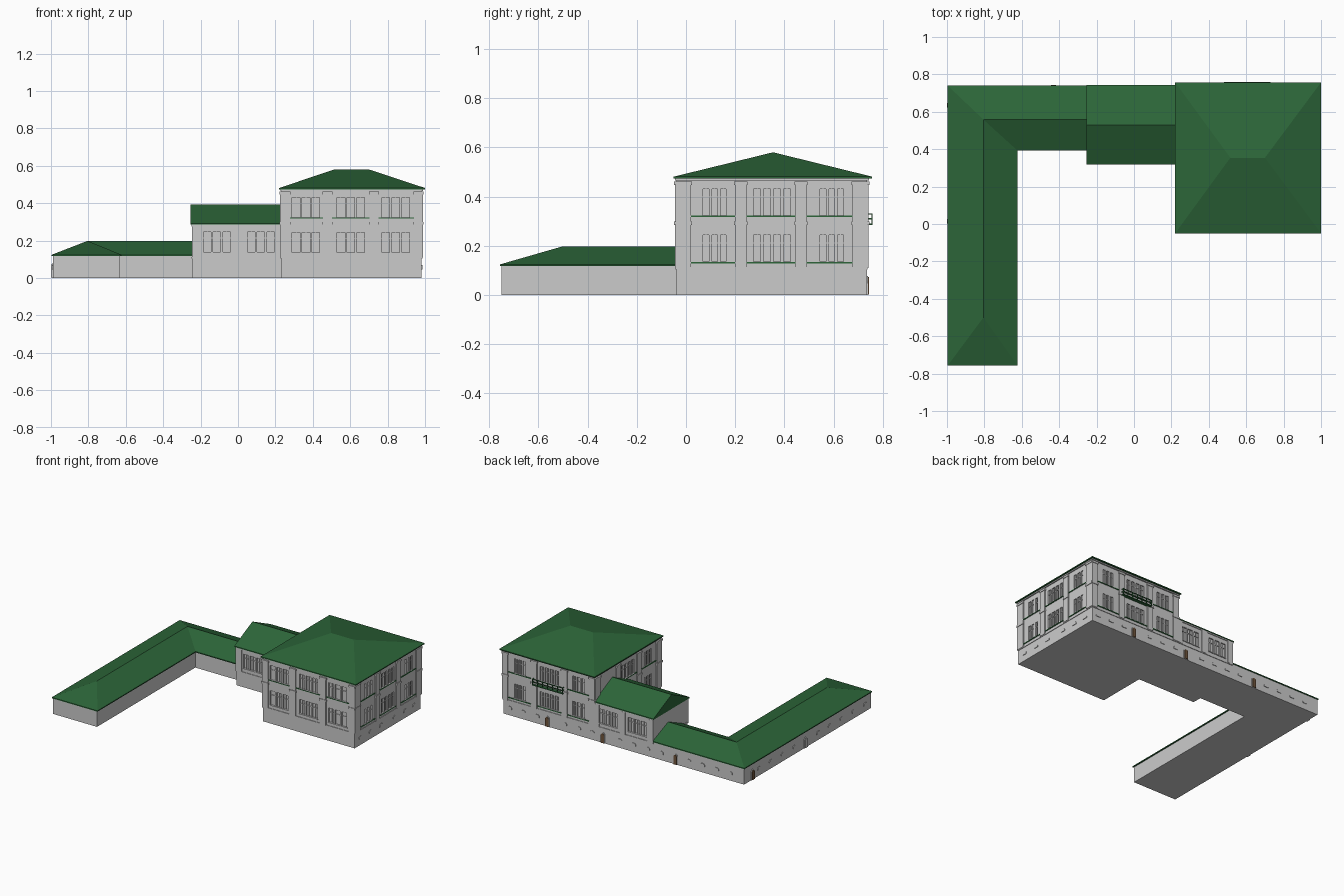
import bpy, bmesh, math

if "Cube" in bpy.data.objects:
    bpy.data.objects.remove(bpy.data.objects["Cube"])

parts = {}
green = bpy.data.materials.new("roof_green")
green.diffuse_color = (0.025, 0.13, 0.04, 1)
green.use_nodes = True
green.node_tree.nodes["Principled BSDF"].inputs["Base Color"].default_value = green.diffuse_color
brown = bpy.data.materials.new("door_brown")
brown.diffuse_color = (0.16, 0.09, 0.045, 1)
brown.use_nodes = True
brown.node_tree.nodes["Principled BSDF"].inputs["Base Color"].default_value = brown.diffuse_color


def mesh(name):
    return parts.setdefault(name, bmesh.new())


def box(name, a, b):
    bm = mesh(name)
    lo = [min(p, q) for p, q in zip(a, b)]
    hi = [max(p, q) for p, q in zip(a, b)]
    vs = bmesh.ops.create_cube(bm, size=1)["verts"]
    for v in vs:
        v.co = [(l + h) / 2 + c * (h - l) for l, h, c in zip(lo, hi, v.co)]


def at(side, plane, u, d, z):
    """Point on a facade: u along the wall, d outwards."""
    return {"F": (u, plane - d, z), "B": (u, plane + d, z),
            "R": (plane + d, u, z), "L": (plane - d, u, z)}[side]


def fbox(name, side, plane, u0, u1, z0, z1, d0, d1):
    box(name, at(side, plane, u0, d0, z0), at(side, plane, u1, d1, z1))


def window(side, plane, u0, u1, z0, z1, n):
    """A row of n tall recessed lights with glazing bars and a thin surround."""
    gap = 0.012
    w = (u1 - u0 - gap * (n - 1)) / n
    for i in range(n):
        a = u0 + i * (w + gap)
        fbox("window_cutter", side, plane, a, a + w, z0, z1, -0.01, 0.02)
        m = a + w / 2
        fbox("glazing_bars", side, plane, m - .0015, m + .0015, z0, z1, -.011, -.005)
        h = z0 + (z1 - z0) * 0.7
        fbox("glazing_bars", side, plane, a, a + w, h - .0015, h + .0015, -.011, -.004)
    fbox("window_sills", side, plane, u0 - .005, u1 + .005, z0 - .006, z0, -.002, .004)


def arch(name, side, plane, u, z0, w, h, rise, d):
    """Arched panel standing slightly proud of the wall."""
    bm = mesh(name)
    prof = [(-w / 2, z0), (w / 2, z0)]
    prof += [(w / 2 * math.cos(t), z0 + h - rise + rise * math.sin(t))
             for t in [math.pi * k / 8 for k in range(9)]]
    back = [bm.verts.new(at(side, plane, u + p, -.004, z)) for p, z in prof]
    front = [bm.verts.new(at(side, plane, u + p, d, z)) for p, z in prof]
    n = len(prof)
    bm.faces.new(back)
    bm.faces.new(front)
    for i in range(n):
        j = (i + 1) % n
        bm.faces.new((back[i], back[j], front[j], front[i]))


def roof(name, outline, z, ridge, top, slopes, lip=0.007):
    """Closed roof: flat soffit, thin fascia, slopes. Slopes index eaves, then ridge."""
    bm = mesh(name)
    lo = [bm.verts.new((x, y, z - lip)) for x, y in outline]
    up = [bm.verts.new((x, y, z)) for x, y in outline]
    n = len(outline)
    allv = up + [bm.verts.new((x, y, top)) for x, y in ridge]
    bm.faces.new(lo)
    for i in range(n):
        j = (i + 1) % n
        bm.faces.new((lo[i], lo[j], up[j], up[i]))
    for f in slopes:
        bm.faces.new([allv[i] for i in f])


# Walls
box("main_walls", (.232, -.038, 0), (.982, .735, .478))
box("middle_walls", (-.245, .33, 0), (.232, .735, .286))
box("wing_walls_rear", (-.99, .40, 0), (-.245, .735, .12))
box("wing_walls_side", (-.99, -.75, 0), (-.63, .40, .12))

# Roofs
roof("main_roof", [(.22, -.05), (1, -.05), (1, .757), (.22, .757)], .481,
     [(.515, .354), (.70, .354)], .58,
     [(0, 1, 5, 4), (1, 2, 5), (2, 3, 4, 5), (3, 0, 4)])
roof("middle_roof", [(-.253, .318), (.232, .318), (.232, .743), (-.253, .743)], .292,
     [(-.253, .53), (.232, .53)], .392,
     [(0, 1, 5, 4), (1, 2, 5), (2, 3, 4, 5), (3, 0, 4)])
roof("wing_roof", [(-.996, -.757), (-.622, -.757), (-.622, .392), (-.245, .392),
                   (-.245, .74), (-.996, .74)], .124,
     [(-.805, -.5), (-.805, .558), (-.245, .558)], .198,
     [(0, 1, 6), (1, 2, 7, 6), (2, 3, 8, 7), (3, 4, 8), (4, 5, 7, 8), (5, 0, 6, 7)])

# Main block facades: side, wall plane, pilasters, window groups (start, end, lights)
px = [(.23, .277), (.455, .502), (.704, .75), (.942, .985)]
py = [(-.041, .02), (.2, .246), (.445, .49), (.677, .738)]
wx = [(.29, .437, 3), (.53, .677, 3), (.77, .917, 3)]
wy = [(.07, .163, 3), (.275, .425, 4), (.545, .64, 3)]
wb = [(.315, .415, 3), (.53, .68, 4), (.80, .89, 3)]
for side, plane, pil, win in [("F", -.038, px, wx), ("B", .735, px, wb),
                              ("R", .982, py, wy), ("L", .232, py, wy)]:
    for i, (a, b) in enumerate(pil):
        z = .29 if side == "L" and i > 1 else .11
        fbox("pilasters", side, plane, a, b, z, .46, -.003, .007)
        for c in (.285, .447):
            fbox("pilaster_capitals", side, plane, a - .004, b + .004, c, c + .014, -.003, .011)
    for i, (a, b, n) in enumerate(win):
        for z0, z1 in [(.137, .243), (.323, .43)]:
            if side == "L" and (i == 2 or (i == 1 and z0 < .3)):
                continue
            window(side, plane, a, b, z0, z1, n)
    for (a0, a), (b, b1) in zip(pil, pil[1:]):
        fbox("sill_bands", side, plane, a, b, .317, .323, -.002, .005)
        if side in "RB":
            fbox("sill_bands", side, plane, a, b, .128, .134, -.002, .005)

# Ledges above the basement and below the eaves
box("main_plinth_ledge", (.228, -.042, .104), (.986, .739, .113))
box("main_cornice", (.226, -.044, .466), (.990, .745, .476))
box("middle_plinth_ledge", (-.248, .326, .104), (.232, .739, .113))
box("middle_cornice", (-.249, .324, .276), (.232, .740, .286))

# Middle block facades
for side, plane in (("F", .33), ("B", .735)):
    for a, b in [(-.247, -.2), (-.02, .027), (.195 if side == "B" else .21, .232)]:
        fbox("middle_pilasters", side, plane, a, b, .11, .276, -.003, .006)
    for a in (-.185, .05):
        window(side, plane, a, a + .145, .14, .245, 3)

# Small arched basement windows
spots = [("B", .735, .93 - .113 * i) for i in range(17)]
spots += [("L", -.99, .56 - .138 * i) for i in range(10)]
spots += [("R", .982, y) for y in (.03, .15, .27, .43, .55, .66)]
doors = [("B", .735, .62), ("B", .735, .165), ("B", .735, -.43), ("L", -.99, .635)]
grey_door = ("L", -.99, .015)
for s in spots:
    if all(s[0] != d[0] or abs(s[2] - d[2]) > .034 for d in doors + [grey_door]):
        arch("basement_windows", *s, .046, .036, .022, .012, .004)

# Arched doors with surrounds
for s in doors + [grey_door]:
    arch("door_surrounds", *s, 0, .034, .078, .017, .005)
    arch("side_door" if s is grey_door else "doors", *s, .002, .026, .07, .013, .009)

# Rear balcony
fbox("balcony", "B", .735, .48, .73, .284, .290, 0, .024)
for z in (.307, .327):
    fbox("balcony", "B", .735, .48, .73, z, z + .005, .019, .024)
    for u in (.48, .725):
        fbox("balcony", "B", .735, u, u + .005, z, z + .005, 0, .024)
for i in range(7):
    u = .48 + i * .245 / 6
    fbox("balcony", "B", .735, u, u + .005, .284, .332, .019, .024)

# Turn the collected geometry into objects
colours = {"main_roof": green, "middle_roof": green, "wing_roof": green,
           "sill_bands": green, "balcony": green, "doors": brown}
objs = {}
for name, bm in parts.items():
    bmesh.ops.recalc_face_normals(bm, faces=bm.faces)
    me = bpy.data.meshes.new(name)
    bm.to_mesh(me)
    bm.free()
    if name in colours:
        me.materials.append(colours[name])
    objs[name] = bpy.data.objects.new(name, me)
    bpy.context.collection.objects.link(objs[name])

# Cut the window recesses
cutter = objs["window_cutter"]
cutter.hide_render = True
cutter.hide_viewport = True
for name in ("main_walls", "middle_walls"):
    mod = objs[name].modifiers.new("window_recesses", "BOOLEAN")
    mod.operation = "DIFFERENCE"
    mod.object = cutter
    mod.solver = "EXACT"
